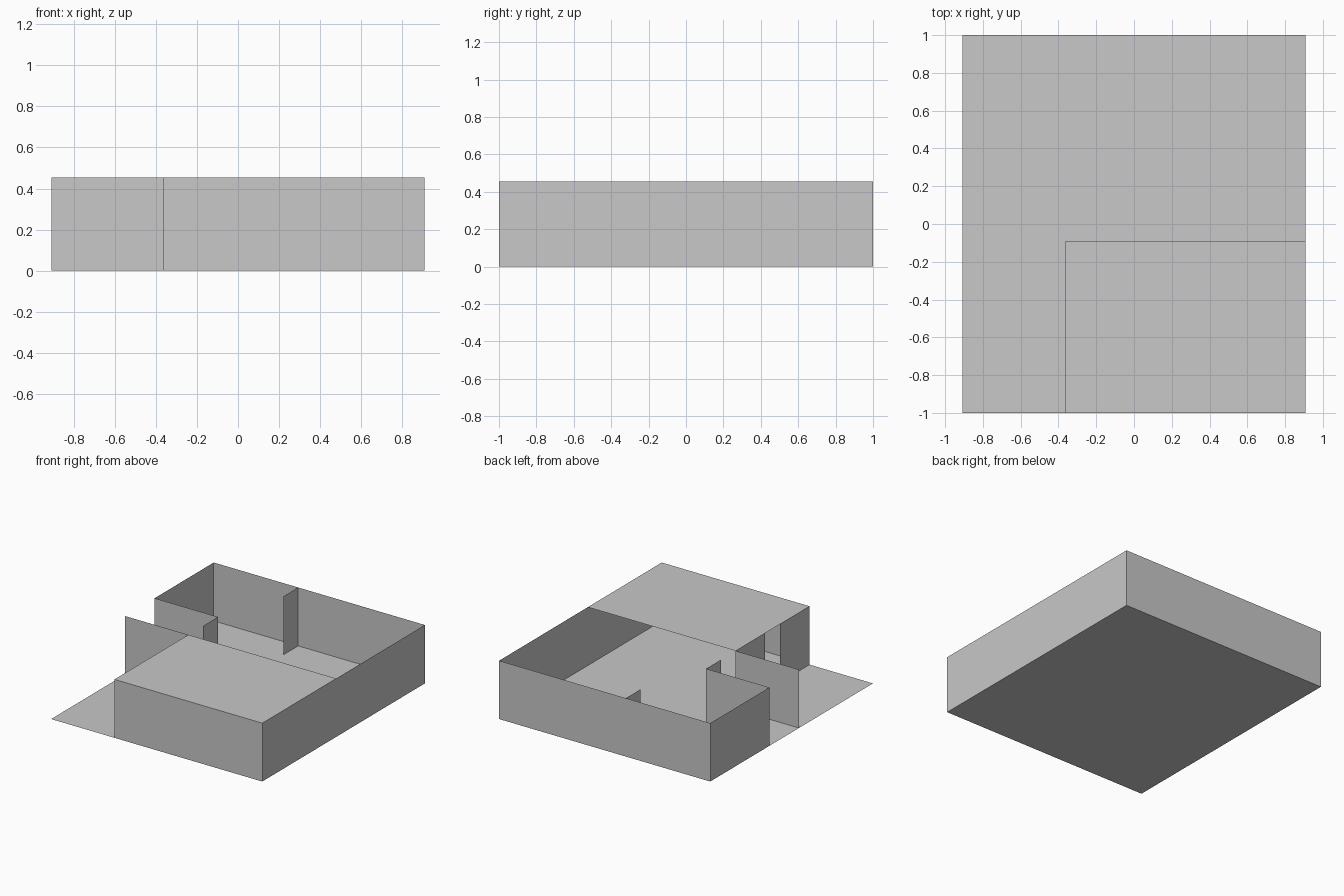
import bpy
import bmesh

cube = bpy.data.objects.get("Cube")
if cube:
    bpy.data.objects.remove(cube, do_unlink=True)

UNIT = 1 / 11          # planning module of the floor plan
HEIGHT = 5             # wall height in modules

# One plain grey for the whole building shell
grey = bpy.data.materials.new("light grey")
colour = (0.58, 0.58, 0.58, 1)
grey.diffuse_color = colour
grey.use_nodes = True
for node in grey.node_tree.nodes:
    if node.type == 'BSDF_PRINCIPLED':
        node.inputs["Base Color"].default_value = colour


def finish(name, bm):
    bmesh.ops.scale(bm, vec=(UNIT, UNIT, UNIT), verts=bm.verts)
    mesh = bpy.data.meshes.new(name)
    bm.to_mesh(mesh)
    bm.free()
    mesh.materials.append(grey)
    obj = bpy.data.objects.new(name, mesh)
    bpy.context.collection.objects.link(obj)
    return obj


def slab(name, x0, x1, y0, y1, z):
    """Thin horizontal sheet facing up."""
    bm = bmesh.new()
    bm.faces.new([bm.verts.new((x, y, z))
                  for x, y in ((x0, y0), (x1, y0), (x1, y1), (x0, y1))])
    return finish(name, bm)


def wall(name, path):
    """Thin wall raised along a plan path, outside on the right."""
    bm = bmesh.new()
    columns = [[bm.verts.new((x, y, z)) for z in (0, HEIGHT)] for x, y in path]
    for (a, a_top), (b, b_top) in zip(columns, columns[1:]):
        bm.faces.new((a, b, b_top, a_top))
    return finish(name, bm)


# Floor and the roof over the front room
slab("floor", -10, 10, -11, 11, 0)
slab("front_room_roof", -4, 10, -11, -1, HEIGHT)

# Outer shell, from the side doorway round to the entrance
wall("outer_wall", [(-4, -7), (-4, -11), (10, -11), (10, 11),
                    (-10, 11), (-10, 3), (-4, 3), (-4, 1)])

# Wall between the entrance passage and the side doorway
wall("entrance_wall", [(-10, -1), (-4, -1), (-4, -5)])

# Short partition on the back wall
wall("back_partition", [(-2, 11), (-2, 9)])
